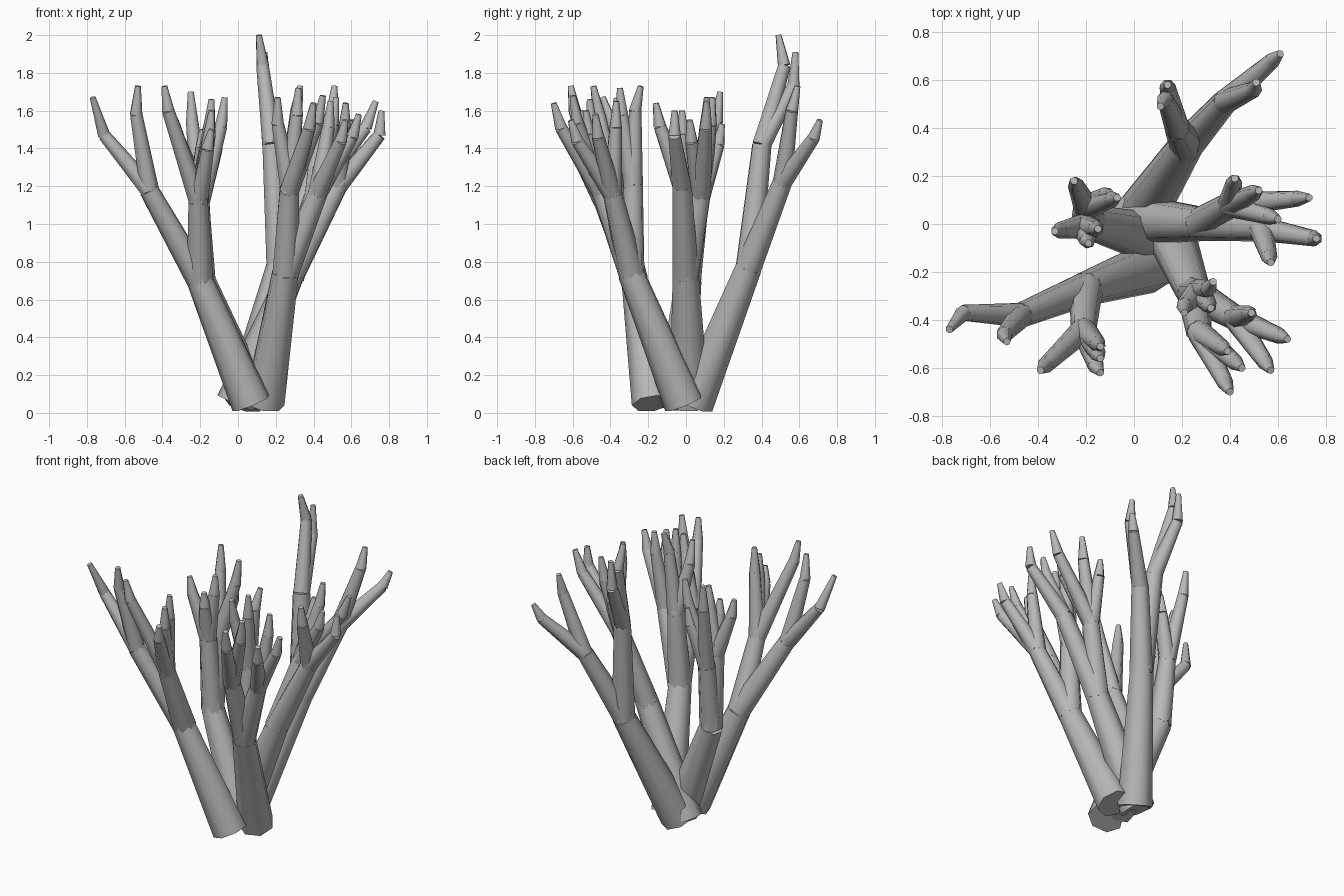
import bpy, bmesh, math
from mathutils import Vector, Matrix

cube = bpy.data.objects.get("Cube")
if cube:
    bpy.data.objects.remove(cube, do_unlink=True)

SIDES = 7

bark = bpy.data.materials.new("grey_bark")
bark.use_nodes = True
GREY = (0.48, 0.48, 0.48, 1)
bark.diffuse_color = GREY
bark.node_tree.nodes["Principled BSDF"].inputs["Base Color"].default_value = GREY


def limb(bm, start, end, r_start, r_end):
    """Tapered, capped tube between two points."""
    start, end = Vector(start), Vector(end)
    axis = end - start
    turn = axis.to_track_quat('Z', 'Y').to_matrix().to_4x4()
    bmesh.ops.create_cone(bm, cap_ends=True, segments=SIDES,
                          radius1=r_start, radius2=r_end, depth=axis.length,
                          matrix=Matrix.Translation((start + end) / 2) @ turn)


def twig(bm, fork, tip, bend=None):
    """Thin branch that turns at a bend into a short pointed tip."""
    fork, tip = Vector(fork), Vector(tip)
    if bend is None:
        d = tip - fork
        bend = fork + Vector((d.x * 0.84, d.y * 0.84, d.z * 0.72))
    limb(bm, fork, bend, 0.052, 0.034)
    limb(bm, bend, tip, 0.034, 0.016)


def stem(name, base, crown, boughs):
    """Main stem, its boughs, and the twigs fanning out of each bough."""
    bm = bmesh.new()
    limb(bm, base, crown, 0.108, 0.072)
    for fork, twigs in boughs:
        limb(bm, crown, fork, 0.072, 0.053)
        for points in twigs:
            twig(bm, fork, *points)
    mesh = bpy.data.meshes.new(name)
    bm.to_mesh(mesh)
    bm.free()
    mesh.materials.append(bark)
    obj = bpy.data.objects.new(name, mesh)
    bpy.context.collection.objects.link(obj)
    bpy.ops.object.select_all(action='DESELECT')
    obj.select_set(True)
    bpy.context.view_layer.objects.active = obj
    bpy.ops.object.shade_smooth_by_angle(angle=math.radians(60))


# Each twig is (tip,) or (tip, bend)
# Tall stem leaning to the back
stem("back_stem", (0.03, 0.04, 0.05), (0.22, 0.33, 0.77), [
    ((0.18, 0.4, 1.42), [((0.11, 0.49, 2.0), (0.13, 0.52, 1.84)),
                         ((0.14, 0.58, 1.91), (0.14, 0.57, 1.73))]),
    ((0.38, 0.51, 1.22), [((0.61, 0.71, 1.55),),
                          ((0.51, 0.59, 1.73), (0.5, 0.56, 1.6))]),
])

# Stem leaning to the front right
stem("front_right_stem", (0.07, -0.18, 0.05), (-0.2, -0.27, 0.7), [
    ((-0.47, -0.38, 1.18), [((-0.77, -0.44, 1.67), (-0.71, -0.37, 1.47)),
                            ((-0.53, -0.49, 1.73), (-0.54, -0.46, 1.58))]),
    ((-0.21, -0.44, 1.12), [((-0.39, -0.61, 1.73), (-0.37, -0.59, 1.6)),
                            ((-0.14, -0.62, 1.5), (-0.16, -0.59, 1.4)),
                            ((-0.14, -0.51, 1.66),),
                            ((-0.14, -0.56, 1.6),)]),
])

# Stem leaning to the right
stem("right_stem", (0.08, -0.06, 0.05), (-0.19, 0.01, 0.7), [
    ((-0.21, -0.01, 1.17), [((-0.33, -0.03, 1.55),), ((-0.19, -0.08, 1.5),),
                            ((-0.15, -0.02, 1.6),)]),
    ((-0.2, 0.07, 1.12), [((-0.25, 0.18, 1.7),), ((-0.07, 0.11, 1.67),),
                          ((-0.1, 0.13, 1.5),)]),
])

# Stem leaning to the left
stem("left_stem", (-0.01, 0.02, 0.05), (0.28, 0.0, 0.72), [
    ((0.53, -0.02, 1.2), [((0.76, -0.06, 1.6), (0.75, -0.06, 1.47)),
                          ((0.57, -0.16, 1.64),)]),
    ((0.4, 0.08, 1.15), [((0.42, 0.19, 1.53),), ((0.52, 0.14, 1.67),),
                         ((0.73, 0.11, 1.65),), ((0.6, 0.02, 1.55),)]),
])

# Stem leaning to the front left
stem("front_left_stem", (0.14, -0.01, 0.05), (0.25, -0.29, 0.74), [
    ((0.27, -0.28, 1.21), [((0.33, -0.24, 1.73), (0.31, -0.27, 1.6)),
                           ((0.21, -0.37, 1.67), (0.21, -0.34, 1.53)),
                           ((0.32, -0.35, 1.72),)]),
    ((0.27, -0.45, 1.17), [((0.4, -0.7, 1.64),), ((0.39, -0.53, 1.6),),
                           ((0.45, -0.6, 1.68),)]),
    ((0.42, -0.39, 1.16), [((0.64, -0.48, 1.58),), ((0.57, -0.61, 1.55),),
                           ((0.49, -0.37, 1.65),)]),
])
